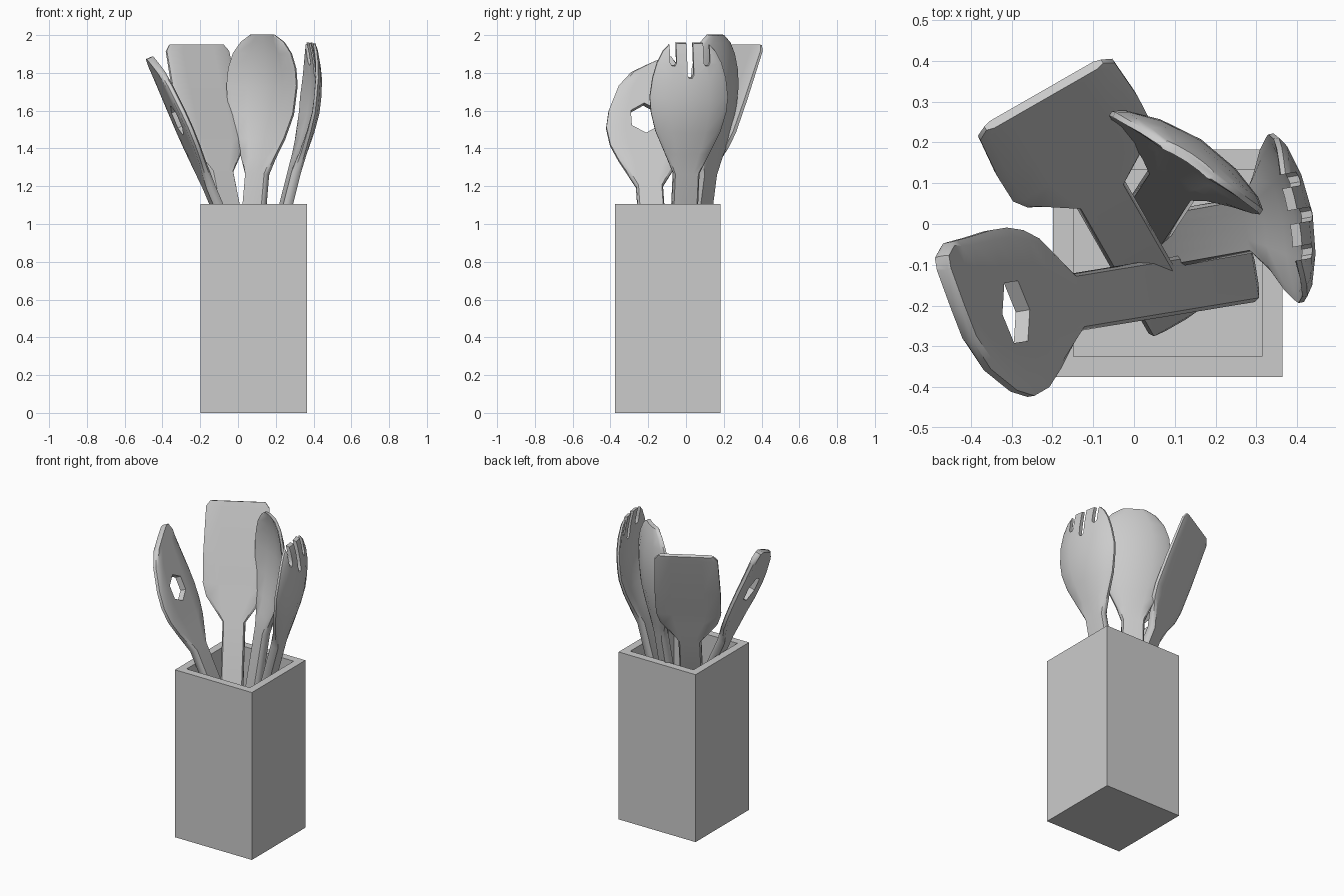
import bpy, bmesh, math
from mathutils import Vector, Matrix

if "Cube" in bpy.data.objects:
    bpy.data.objects.remove(bpy.data.objects["Cube"])


def make(name, bm, frame=Matrix()):
    bmesh.ops.recalc_face_normals(bm, faces=bm.faces[:])
    me = bpy.data.meshes.new(name)
    bm.to_mesh(me)
    bm.free()
    ob = bpy.data.objects.new(name, me)
    bpy.context.collection.objects.link(ob)
    ob.matrix_world = frame
    return ob


def lean(px, py, dx, dy):
    """Frame at the rim height: local z along the utensil, y to its back."""
    z = Vector((dx, dy, 1)).normalized()
    x = Vector((dy, -dx, 0)).normalized()
    y = z.cross(x)
    m = Matrix((x, y, z)).transposed().to_4x4()
    return Matrix.Translation((px, py, 1.105)) @ m


def loft(name, rows, frame):
    """Rows: (along, left, right, back offset, thickness, dish depth)."""
    us = [-1, -0.88, -0.5, 0, 0.5, 0.88, 1]
    bm = bmesh.new()
    rings = []
    for t, l, r, off, th, dish in rows:
        ring = []
        for side in (-1, 1):
            for u in (us if side < 0 else us[::-1]):
                half = th / 2 * (0.5 if abs(u) == 1 else 1)
                ring.append(bm.verts.new(((l + r) / 2 + u * (r - l) / 2,
                                          off - dish * u * u + side * half, t)))
        rings.append(ring)
    n = len(rings[0])
    for a, b in zip(rings, rings[1:]):
        for i in range(n):
            j = (i + 1) % n
            bm.faces.new((a[i], a[j], b[j], b[i]))
    bm.faces.new(rings[0])
    bm.faces.new(rings[-1])
    return make(name, bm, frame)


def cut(ob, pts):
    """Cut a straight opening with profile pts through the utensil."""
    bm = bmesh.new()
    face = bm.faces.new([bm.verts.new((s, -0.3, t)) for s, t in pts])
    ext = bmesh.ops.extrude_face_region(bm, geom=[face])['geom']
    bmesh.ops.translate(bm, vec=(0, 0.6, 0),
                        verts=[v for v in ext if isinstance(v, bmesh.types.BMVert)])
    cutter = make("cutter", bm, ob.matrix_world.copy())
    cutter.hide_render = True
    bpy.context.view_layer.update()
    mod = ob.modifiers.new("opening", 'BOOLEAN')
    mod.operation = 'DIFFERENCE'
    mod.solver = 'EXACT'
    mod.object = cutter
    bpy.context.view_layer.objects.active = ob
    bpy.ops.object.modifier_apply(modifier=mod.name)
    bpy.data.objects.remove(cutter)


def handle(bottom, top, w=0.068):
    """Shared handle rows with a rounded lower end."""
    return [(bottom, -w * 0.5, w * 0.5, 0, 0.03, 0),
            (bottom + 0.04, -w, w, 0, 0.055, 0),
            (top, -w, w, 0, 0.05, 0)]


def sym(rows):
    return [(t, -w, w, off, th, d) for t, w, off, th, d in rows]


# square holder with an open top
bm = bmesh.new()
bmesh.ops.create_cube(bm, size=1)
bmesh.ops.transform(bm, verts=bm.verts[:], matrix=Matrix.Translation((0.083, -0.096, 0.5525))
                    @ Matrix.Diagonal((0.562, 0.558, 1.105, 1)))
top = max(bm.faces, key=lambda f: f.calc_center_median().z)
bmesh.ops.inset_region(bm, faces=[top], thickness=0.071)
well = bmesh.ops.extrude_discrete_faces(bm, faces=[top])['faces'][0]
bmesh.ops.translate(bm, verts=well.verts[:], vec=(0, 0, -1.035))
make("holder", bm)

# slanted spatula with a hexagonal hole
edge = [(.25, -.155, .168), (.34, -.195, .195), (.44, -.21, .208), (.54, -.19, .208),
        (.68, -.128, .2), (.757, -.057, .197), (.80, .03, .195), (.844, .13, .165)]
holed = loft("holed_spatula",
             handle(-1.03, .10, .071) + [(t, l, r, 0, .038, 0) for t, l, r in edge],
             lean(-.115, -.187, -.425, -.07))
cut(holed, [(.086 * math.sin(i * math.pi / 3), .49 + .086 * math.cos(i * math.pi / 3))
            for i in range(6)])

# flat turner
turner = loft("turner", handle(-.84, .18) + sym([
    (.33, .172, 0, .04, 0), (.41, .195, 0, .038, 0), (.60, .198, 0, .035, 0),
    (.87, .19, 0, .026, 0), (.905, .165, 0, .022, 0)]),
    lean(-.057, .03, -.195, .34))

# spoon with a forward-curling bowl
spoon = loft("spoon", handle(-1.0, .16) + sym([
    (.25, .105, .012, .042, .012), (.35, .155, .028, .035, .03),
    (.48, .203, .038, .03, .048), (.63, .221, .03, .028, .055),
    (.72, .212, .013, .028, .05), (.80, .183, -.01, .027, .038),
    (.86, .135, -.034, .026, .02), (.898, .075, -.052, .024, .008)]),
    lean(.088, .09, .085, .13))

# serving fork with three slots between four tines
fork = loft("fork", handle(-1.03, .17, .07) + sym([
    (.28, .12, .015, .04, .015), (.40, .175, .03, .034, .035),
    (.50, .202, .034, .03, .045), (.58, .21, .026, .028, .05),
    (.68, .197, .005, .028, .043), (.76, .173, -.025, .027, .03),
    (.82, .14, -.053, .026, .018), (.86, .10, -.075, .024, .008)]),
    lean(.255, -.007, .25, .045))
for s, t in ((-.09, .75), (0, .69), (.09, .75)):
    cut(fork, [(s - .017, 1), (s - .017, t + .015), (s - .008, t),
               (s + .008, t), (s + .017, t + .015), (s + .017, 1)])

# smooth faces, keeping the crisp edges
bpy.ops.object.select_all(action='DESELECT')
for ob in (holed, turner, spoon, fork):
    ob.select_set(True)
bpy.context.view_layer.objects.active = fork
bpy.ops.object.shade_smooth_by_angle(angle=math.radians(35))
